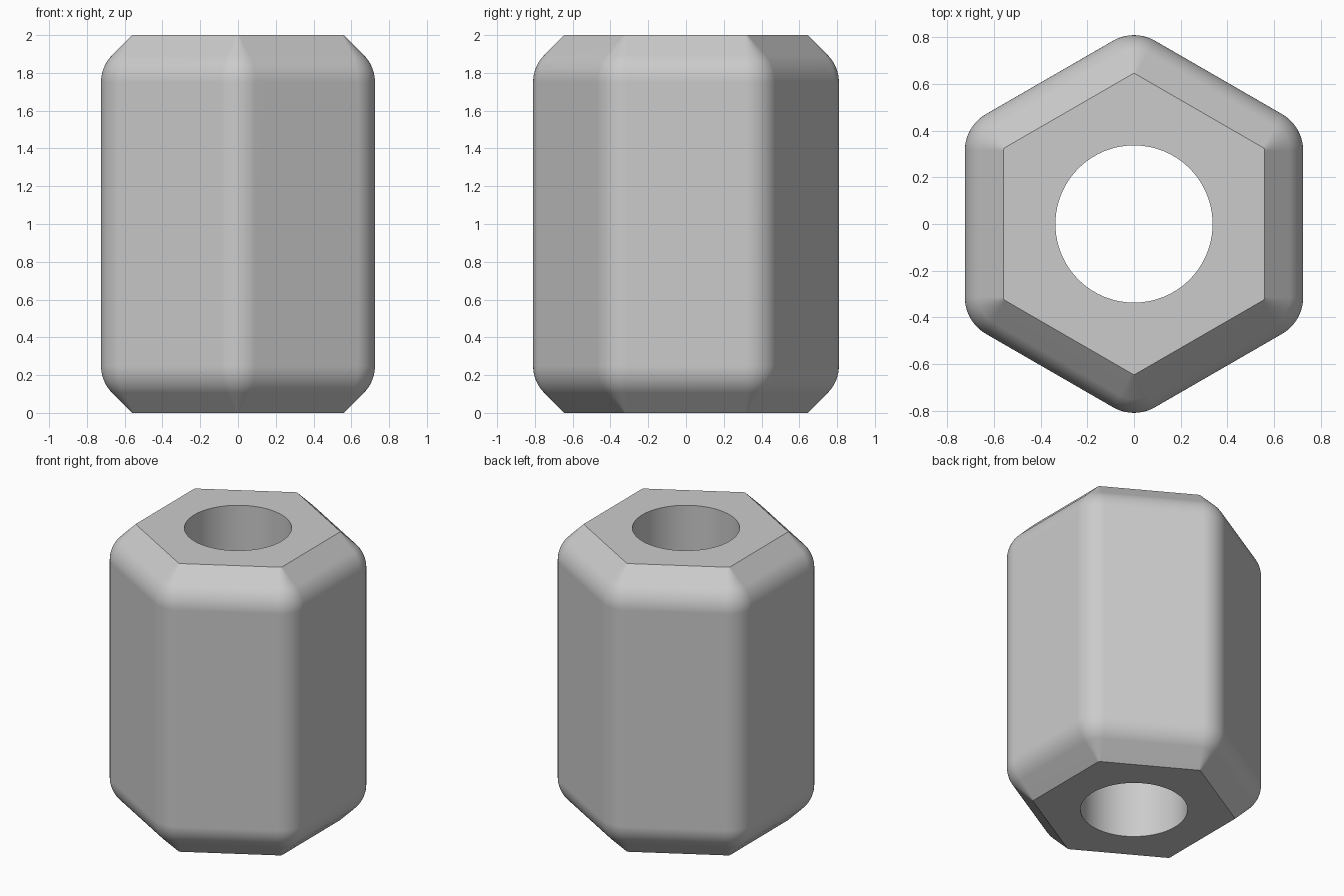
import bpy
import bmesh
from math import sin, cos, tan, radians, sqrt

cube = bpy.data.objects.get("Cube")
if cube:
    bpy.data.objects.remove(cube, do_unlink=True)

HEIGHT = 2.0
APOTHEM = 0.725       # centre to flat side
CORNER = 0.18         # rounding of the upright edges
CHAMFER = 0.165       # 45 degree slope at both ends
FILLET = 0.2          # rounding between side and slope
HOLE = 0.337
SEG = 10              # segments per rounding
PER_CORNER = SEG + 1

grey = bpy.data.materials.new("plain grey")
grey.use_nodes = True
colour = (0.6, 0.6, 0.6, 1)
grey.diffuse_color = colour
grey.node_tree.nodes["Principled BSDF"].inputs["Base Color"].default_value = colour


def hexagon_ring(bm, inset, z):
    """Rounded hexagon, offset inwards by the inset."""
    centre = (APOTHEM - CORNER) * 2 / sqrt(3)
    ring = []
    for k in range(6):
        mid = radians(90 + 60 * k)
        for j in range(PER_CORNER):
            a = mid + radians(60) * (j / SEG - 0.5)
            r = CORNER - inset
            ring.append(bm.verts.new((centre * cos(mid) + r * cos(a),
                                      centre * sin(mid) + r * sin(a), z)))
    return ring


def hole_ring(bm, z):
    count = 6 * PER_CORNER
    start = radians(90) - radians(360) * (SEG / 2) / count
    angles = [start + radians(360) * i / count for i in range(count)]
    return [bm.verts.new((HOLE * cos(a), HOLE * sin(a), z)) for a in angles]


# Edge profile from the straight side up to the end face: (inset, height)
fillet_start = HEIGHT - CHAMFER - FILLET * tan(radians(22.5))
upper = []
for i in range(SEG + 1):
    a = radians(45) * i / SEG
    upper.append((FILLET * (1 - cos(a)), fillet_start + FILLET * sin(a)))
upper.append((CHAMFER, HEIGHT))
lower = [(inset, HEIGHT - z) for inset, z in reversed(upper)]

# Outer skin, end faces and bore as one closed loop of rings
bm = bmesh.new()
rings = [hexagon_ring(bm, inset, z) for inset, z in lower + upper]
rings += [hole_ring(bm, HEIGHT), hole_ring(bm, 0)]
for a, b in zip(rings, rings[1:] + rings[:1]):
    for i in range(len(a)):
        n = (i + 1) % len(a)
        bm.faces.new((a[i], a[n], b[n], b[i]))
bmesh.ops.recalc_face_normals(bm, faces=bm.faces)

mesh = bpy.data.meshes.new("hexagonal_bead")
bm.to_mesh(mesh)
bm.free()
mesh.materials.append(grey)
bead = bpy.data.objects.new("hexagonal_bead", mesh)
bpy.context.collection.objects.link(bead)

# Smooth roundings with crisp end faces
bpy.ops.object.select_all(action='DESELECT')
bead.select_set(True)
bpy.context.view_layer.objects.active = bead
bpy.ops.object.shade_smooth_by_angle(angle=radians(30))
weighted = bead.modifiers.new("Even shading", 'WEIGHTED_NORMAL')
weighted.keep_sharp = True
